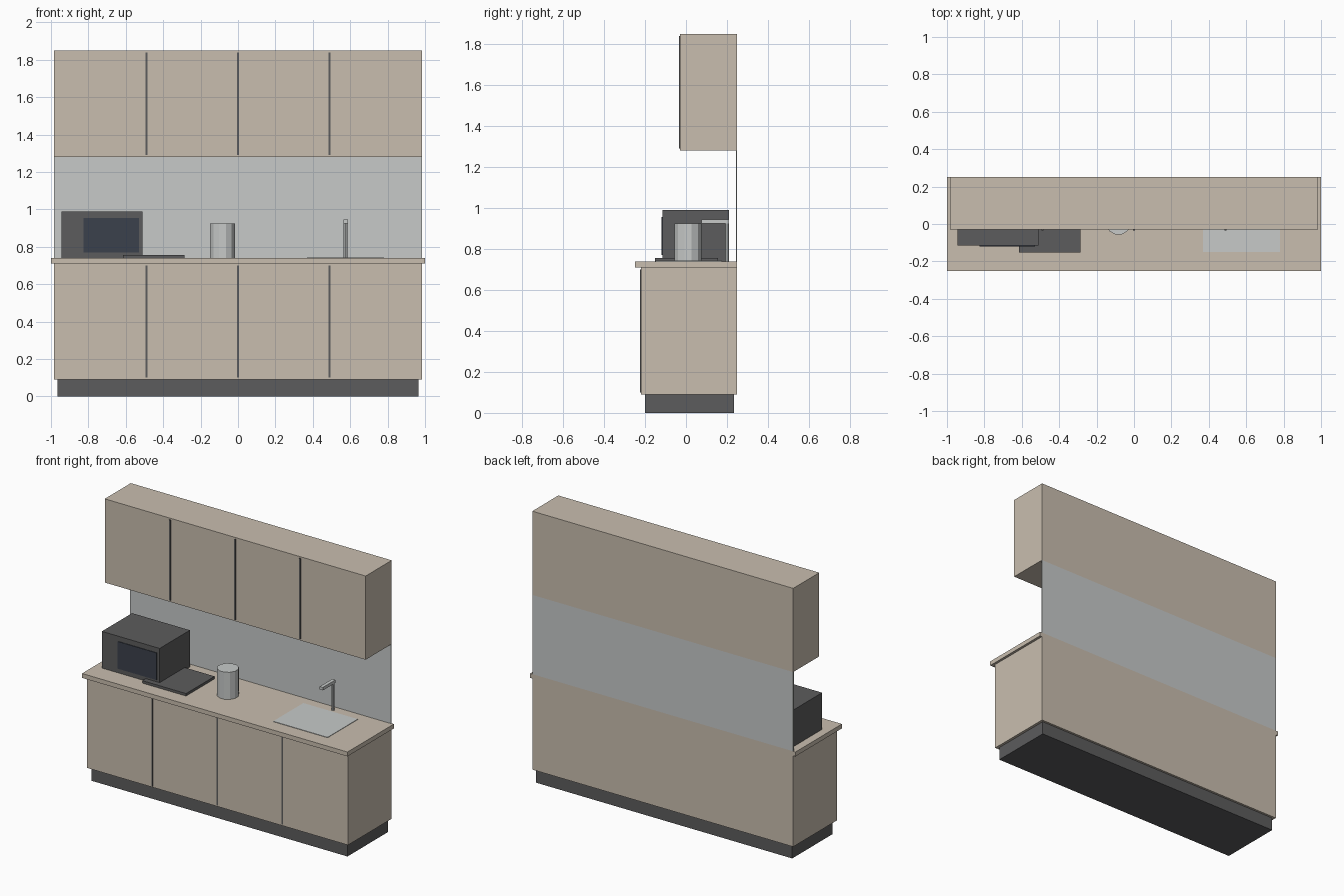
import bpy

if "Cube" in bpy.data.objects:
    bpy.data.objects.remove(bpy.data.objects["Cube"], do_unlink=True)


def material(name, rgb):
    m = bpy.data.materials.new(name)
    m.use_nodes = True
    m.diffuse_color = (*rgb, 1)
    bsdf = next(n for n in m.node_tree.nodes if n.type == "BSDF_PRINCIPLED")
    bsdf.inputs["Base Color"].default_value = (*rgb, 1)
    return m


BEIGE = material("beige laminate", (0.584, 0.515, 0.429))
DARK = material("dark grey", (0.107, 0.107, 0.109))
STEEL = material("pale steel", (0.571, 0.591, 0.584))
GLASS = material("dark glass", (0.044, 0.053, 0.072))


def finish(name, mat):
    ob = bpy.context.object
    ob.name = ob.data.name = name
    ob.data.materials.append(mat)
    return ob


def box(name, mat, x, y, z):
    """Box spanning the given (low, high) ranges."""
    bpy.ops.mesh.primitive_cube_add(size=1)
    ob = finish(name, mat)
    for v in ob.data.vertices:
        v.co = [r[0] if c < 0 else r[1] for c, r in zip(v.co, (x, y, z))]
    return ob


def cylinder(name, mat, sides, radius, x, y, z, turn=0):
    bpy.ops.mesh.primitive_cylinder_add(
        vertices=sides, radius=radius, depth=z[1] - z[0],
        location=(x, y, sum(z) / 2), rotation=(0, 0, turn))
    return finish(name, mat)


# Cabinets and worktop
BACK = 0.25
TOP = 0.74
WIDE = (-0.983, 0.983)
box("plinth", DARK, (-0.965, 0.965), (-0.2, 0.235), (0, 0.09))
box("base_cabinet", BEIGE, WIDE, (-0.22, BACK), (0.09, 0.71))
box("worktop", BEIGE, (-1, 1), (-0.25, BACK), (0.71, TOP))
box("backsplash", STEEL, WIDE, (0.244, BACK), (TOP, 1.28))
box("wall_cabinet", BEIGE, WIDE, (-0.03, BACK), (1.28, 1.85))

# Dark strips between the doors
for i, x in enumerate((-0.49, 0, 0.49)):
    span = (x - 0.005, x + 0.005)
    box(f"base_door_gap_{i + 1}", DARK, span, (-0.225, -0.215), (0.1, 0.7))
    box(f"wall_door_gap_{i + 1}", DARK, span, (-0.035, -0.025), (1.29, 1.84))

# Microwave with its window
box("microwave", DARK, (-0.945, -0.51), (-0.115, 0.21), (TOP, 0.99))
box("microwave_window", GLASS, (-0.825, -0.53), (-0.119, -0.112), (0.77, 0.955))

# Hob, kettle and sink
box("hob", DARK, (-0.615, -0.285), (-0.152, 0.155), (TOP, 0.757))
cylinder("kettle", STEEL, 12, 0.068, -0.083, 0.01, (TOP, 0.925), 0.2618)
box("sink", STEEL, (0.37, 0.78), (-0.15, 0.175), (TOP - 0.003, TOP + 0.003))

# Tap
cylinder("tap_post", STEEL, 8, 0.01, 0.575, 0.2, (TOP, 0.93))
box("tap_spout", STEEL, (0.563, 0.587), (0.075, 0.21), (0.925, 0.945))
